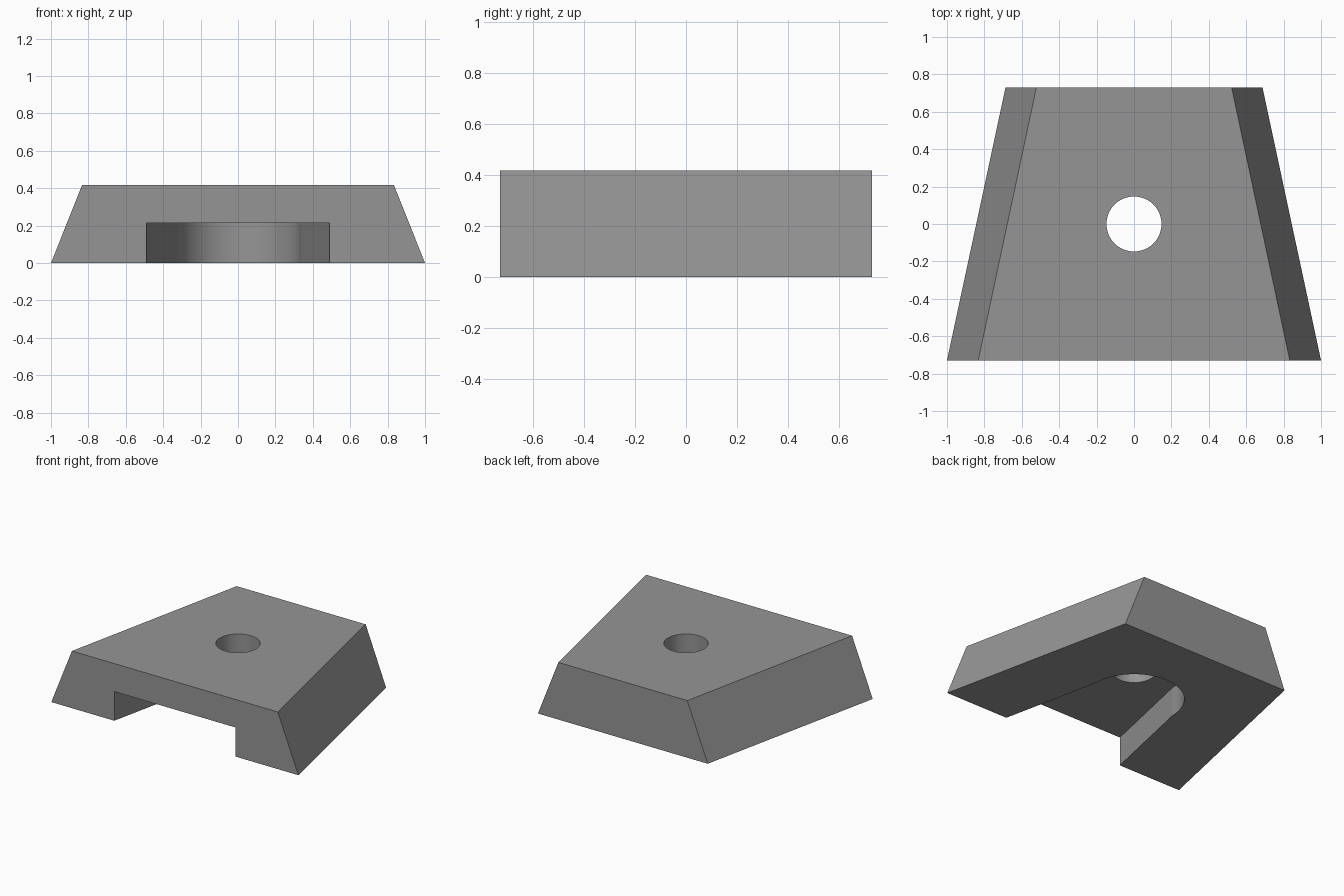
import bpy, bmesh, math

if "Cube" in bpy.data.objects:
    bpy.data.objects.remove(bpy.data.objects["Cube"])

grey = bpy.data.materials.new("mid grey")
grey.diffuse_color = (0.30, 0.30, 0.30, 1)
grey.use_nodes = True
grey.node_tree.nodes["Principled BSDF"].inputs["Base Color"].default_value = grey.diffuse_color

HEIGHT, HALF_DEPTH = 0.418, 0.73


def loft(name, bottom, top, z0, z1):
    """Closed solid between two matching counter-clockwise outlines."""
    bm = bmesh.new()
    low = [bm.verts.new((x, y, z0)) for x, y in bottom]
    high = [bm.verts.new((x, y, z1)) for x, y in top]
    bm.faces.new(low[::-1])
    bm.faces.new(high)
    n = len(low)
    for i in range(n):
        j = (i + 1) % n
        bm.faces.new((low[i], low[j], high[j], high[i]))
    mesh = bpy.data.meshes.new(name)
    bm.to_mesh(mesh)
    bm.free()
    mesh.materials.append(grey)
    obj = bpy.data.objects.new(name, mesh)
    bpy.context.collection.objects.link(obj)
    return obj


def trapezoid(front, back):
    d = HALF_DEPTH
    return [(-front, -d), (front, -d), (back, d), (-back, d)]


def arc(radius, start, end, steps):
    angles = [start + (end - start) * i / steps for i in range(steps + 1)]
    return [(radius * math.cos(a), radius * math.sin(a)) for a in angles]


# Wedge-shaped block with sloping sides
block = loft("block", trapezoid(1.0, 0.687), trapezoid(0.833, 0.522), 0, HEIGHT)

# Tapered slot with a round end, open to the front and underneath
slope = (0.49 - 0.333) / HALF_DEPTH
mouth = 0.333 + slope * 1.0
slot = [(-mouth, -1.0), (mouth, -1.0)] + arc(0.333, 0, math.pi, 48)
slot_cutter = loft("slot_cutter", slot, slot, -0.2, 0.213)

# Round hole through the top
hole = arc(0.147, 0, 2 * math.pi, 64)[:-1]
hole_cutter = loft("hole_cutter", hole, hole, 0.1, 0.6)

# Cut both openings, then remove the cutters
bpy.context.view_layer.objects.active = block
block.select_set(True)
for cutter in (slot_cutter, hole_cutter):
    cutter.hide_render = True
    mod = block.modifiers.new(cutter.name, 'BOOLEAN')
    mod.operation = 'DIFFERENCE'
    mod.solver = 'EXACT'
    mod.object = cutter
    bpy.ops.object.modifier_apply(modifier=mod.name)
    bpy.data.objects.remove(cutter)

# Smooth curved walls, sharp edges elsewhere
bpy.ops.object.shade_smooth_by_angle(angle=math.radians(10))
